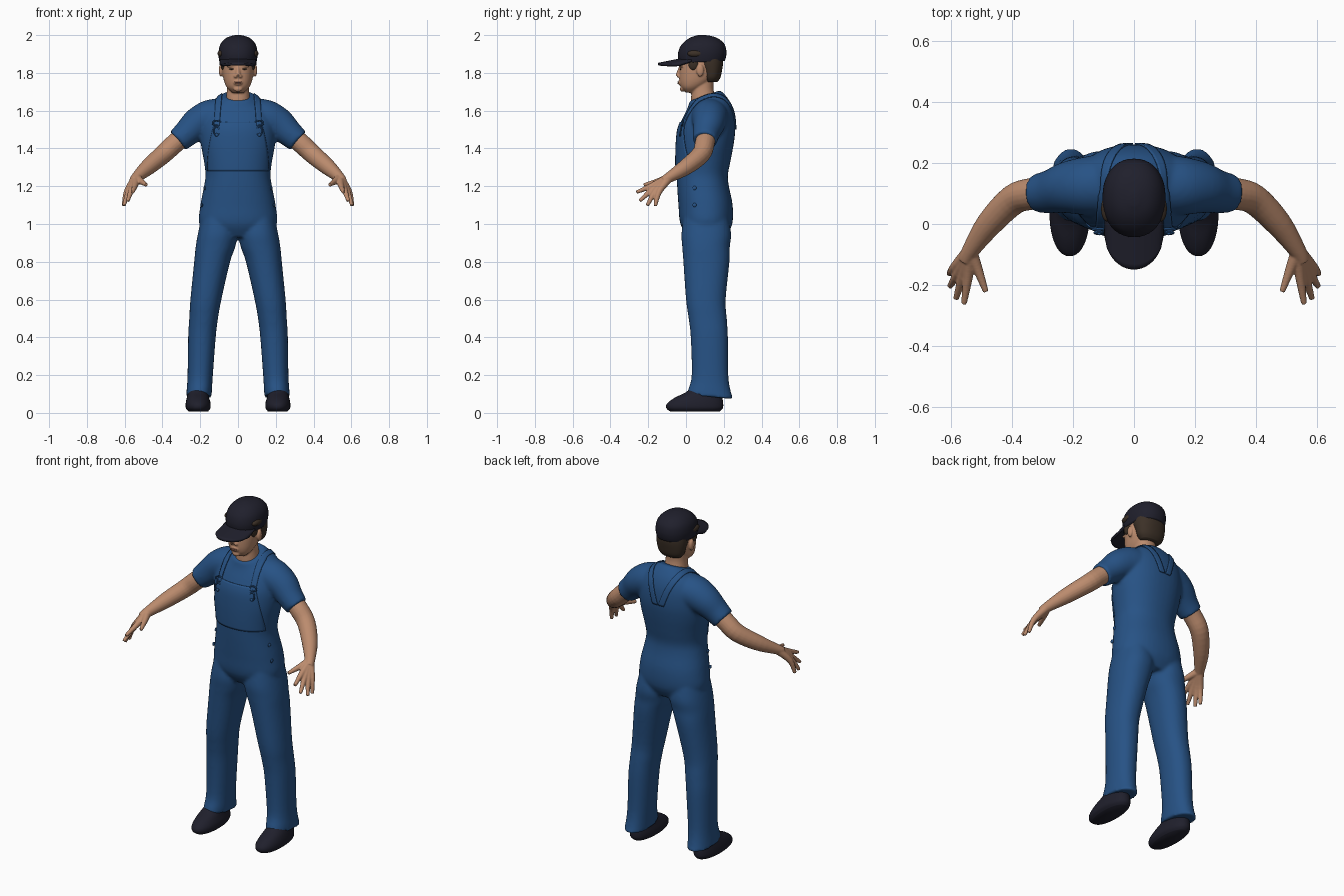
import bpy, bmesh, math
from mathutils import Vector, Matrix

if "Cube" in bpy.data.objects:
    bpy.data.objects.remove(bpy.data.objects["Cube"])


def material(name, rgb):
    m = bpy.data.materials.new(name)
    m.use_nodes = True
    m.diffuse_color = (*rgb, 1)
    node = m.node_tree.nodes["Principled BSDF"]
    node.inputs["Base Color"].default_value = (*rgb, 1)
    node.inputs["Roughness"].default_value = 0.8
    return m


BLUE = material("work blue", (0.02, 0.085, 0.235))
SKIN = material("skin", (0.50, 0.26, 0.155))
DARK = material("dark navy", (0.014, 0.014, 0.025))
HAIR = material("dark brown hair", (0.045, 0.03, 0.02))
LIPS = material("lips", (0.36, 0.16, 0.11))


def spline(rows, k=4):
    """Catmull-Rom refinement of rows of numbers."""
    out = []
    for i in range(len(rows) - 1):
        a, b, c, d = (rows[max(i - 1, 0)], rows[i], rows[i + 1], rows[min(i + 2, len(rows) - 1)])
        for j in range(k):
            t = j / k
            out.append([q + 0.5 * t * (r - p + t * (2 * p - 5 * q + 4 * r - s + t * (3 * (q - r) + s - p)))
                        for p, q, r, s in zip(a, b, c, d)])
    return out + [list(rows[-1])]


def skin_rings(bm, rings, closed=False):
    """Bridge rings of points; cap the ends unless closed."""
    vs = [[bm.verts.new(p) for p in ring] for ring in rings]
    n = len(vs[0])
    pairs = list(zip(vs, vs[1:])) + ([(vs[-1], vs[0])] if closed else [])
    for a, b in pairs:
        for i in range(n):
            bm.faces.new((a[i], a[(i + 1) % n], b[(i + 1) % n], b[i]))
    if not closed:
        bm.faces.new(vs[0])
        bm.faces.new(vs[-1])


def loft(bm, rows, side=1, n=40, power=2.2):
    """Rows are (z, x0, x1, y0, y1, tilt): rounded horizontal slices."""
    rings = []
    for z, x0, x1, y0, y1, tilt in spline(rows):
        ring = []
        for i in range(n):
            a = math.tau * i / n
            c, s = math.cos(a), math.sin(a)
            dx = math.copysign(abs(c) ** (2 / power), c) * (x1 - x0) / 2
            dy = math.copysign(abs(s) ** (2 / power), s) * (y1 - y0) / 2
            ring.append((side * ((x0 + x1) / 2 + dx), (y0 + y1) / 2 + dy, z + tilt * dy))
        rings.append(ring)
    skin_rings(bm, rings)


def tube(bm, rows, side=1, n=20, closed=False):
    """Rows are (x, y, z, radius) along a path."""
    rows = rows if closed else spline(rows)
    pts = [Vector((side * r[0], r[1], r[2])) for r in rows]
    rings = []
    for i, p in enumerate(pts):
        if closed:
            t = pts[(i + 1) % len(pts)] - pts[i - 1]
        else:
            t = pts[min(i + 1, len(pts) - 1)] - pts[max(i - 1, 0)]
        u = t.cross(Vector((0.3 * side, 1, 0.2))).normalized()
        v = t.cross(u).normalized()
        rings.append([p + rows[i][3] * (u * math.cos(a) + v * math.sin(a))
                      for a in (math.tau * k / n for k in range(n))])
    skin_rings(bm, rings, closed)


def ball(bm, loc, size, side=1):
    m = Matrix.Translation((side * loc[0], loc[1], loc[2])) @ Matrix.Diagonal((*size, 1))
    bmesh.ops.create_uvsphere(bm, u_segments=20, v_segments=12, radius=1, matrix=m)


def sheet(bm, point, nu, nv):
    """Open grid from a function of u in -1..1 and v in 0..1."""
    g = [[bm.verts.new(point(2 * i / nu - 1, j / nv)) for i in range(nu + 1)] for j in range(nv + 1)]
    for j in range(nv):
        for i in range(nu):
            bm.faces.new((g[j][i], g[j][i + 1], g[j + 1][i + 1], g[j + 1][i]))


def finish(bm, name, mat, voxel=0, rounds=6):
    bmesh.ops.recalc_face_normals(bm, faces=bm.faces)
    for f in bm.faces:
        f.smooth = True
    me = bpy.data.meshes.new(name)
    bm.to_mesh(me)
    bm.free()
    me.materials.append(mat)
    ob = bpy.data.objects.new(name, me)
    bpy.context.collection.objects.link(ob)
    if voxel:
        r = ob.modifiers.new("merge", "REMESH")
        r.mode, r.voxel_size, r.use_smooth_shade = "VOXEL", voxel, True
        s = ob.modifiers.new("soften", "SMOOTH")
        s.factor, s.iterations = 0.5, rounds
    return ob


def wrap(ob, target, thick, project=False):
    w = ob.modifiers.new("wrap", "SHRINKWRAP")
    w.target, w.offset = target, 0.003
    if project:
        w.wrap_method, w.use_project_y = "PROJECT", True
    else:
        w.wrap_mode = "ABOVE_SURFACE"
    s = ob.modifiers.new("thickness", "SOLIDIFY")
    s.thickness, s.offset = thick, 0


# Coveralls: torso, trouser legs and short sleeves merged
bm = bmesh.new()
torso = [(0.93, 0.15, 0.01, 0.21, 0), (1.0, 0.205, -0.03, 0.245, 0), (1.1, 0.199, -0.04, 0.247, 0),
         (1.2, 0.18, -0.047, 0.227, 0), (1.26, 0.172, -0.05, 0.222, 0), (1.33, 0.18, -0.052, 0.235, 0),
         (1.42, 0.196, -0.05, 0.252, 0), (1.5, 0.2, -0.042, 0.261, 0), (1.57, 0.19, -0.02, 0.255, 0.1),
         (1.62, 0.165, 0.0, 0.235, 0.2), (1.655, 0.12, 0.012, 0.205, 0.32), (1.68, 0.084, 0.02, 0.18, 0.35)]
loft(bm, [(z, -x, x, a, b, t) for z, x, a, b, t in torso])
leg = [(1.05, 0.02, 0.19, -0.01, 0.22, 0), (0.95, 0.004, 0.212, -0.024, 0.239, 0),
       (0.88, 0.014, 0.224, -0.02, 0.232, 0), (0.8, 0.042, 0.232, -0.014, 0.23, 0),
       (0.6, 0.088, 0.252, 0.0, 0.21, 0), (0.5, 0.106, 0.258, 0.014, 0.216, 0),
       (0.4, 0.118, 0.264, 0.025, 0.222, 0), (0.2, 0.133, 0.267, 0.03, 0.224, 0),
       (0.12, 0.138, 0.272, 0.012, 0.237, -0.05), (0.085, 0.14, 0.275, 0.003, 0.252, -0.1)]
sleeve = [(0.08, 0.13, 1.565, 0.10), (0.15, 0.125, 1.56, 0.097), (0.215, 0.12, 1.53, 0.086),
          (0.27, 0.107, 1.482, 0.072), (0.318, 0.1, 1.44, 0.064)]
for s in (1, -1):
    loft(bm, leg, s)
    tube(bm, sleeve, s, n=32)
suit = finish(bm, "coveralls", BLUE, 0.009, 6)

# Bib panel, lying on the chest
bm = bmesh.new()
sheet(bm, lambda u, v: (u * (0.162 - 0.04 * v ** 2), -0.12, 1.28 + 0.26 * v), 28, 24)
wrap(finish(bm, "bib_panel", BLUE), suit, 0.005, True)

# Shoulder straps crossing to the middle of the back
strap = spline([(0.115, -0.025, 1.52), (0.112, 0.0, 1.58), (0.105, 0.05, 1.65), (0.1, 0.11, 1.68),
                (0.085, 0.18, 1.665), (0.055, 0.24, 1.6), (0.02, 0.265, 1.5)], 6)
for s, label in ((1, "left"), (-1, "right")):
    bm = bmesh.new()
    last = len(strap) - 1

    def strap_point(u, v):
        x, y, z = strap[round(v * last)]
        return (s * x + 0.017 * u, y, z)
    sheet(bm, strap_point, 4, last)
    wrap(finish(bm, label + "_strap", BLUE), suit, 0.006)

    # Wire buckle and hip buttons
    bm = bmesh.new()
    for z, y, rx, rz in ((1.535, -0.018, 0.022, 0.013), (1.492, -0.029, 0.016, 0.022)):
        tube(bm, [(0.113 + rx * math.cos(a), y - 0.15 * rz * math.sin(a) * -1, z + rz * math.sin(a), 0.004)
                  for a in (math.tau * k / 20 for k in range(20))], s, 8, True)
    ball(bm, (0.113, -0.031, 1.472), (0.009, 0.006, 0.009), s)
    finish(bm, label + "_buckle", BLUE)
    bm = bmesh.new()
    for x, z in ((0.176, 1.19), (0.192, 1.1)):
        ball(bm, (x, 0.045, z), (0.006, 0.011, 0.011), s)
    finish(bm, label + "_hip_buttons", BLUE)

    # Bare arm with hand: bones of the palm run on into the fingers
    bm = bmesh.new()
    tube(bm, [(0.25, 0.115, 1.495, 0.05), (0.33, 0.1, 1.43, 0.052), (0.395, 0.08, 1.37, 0.05),
              (0.475, 0.0, 1.302, 0.043), (0.538, -0.09, 1.246, 0.028), (0.552, -0.12, 1.228, 0.024)], s)
    wrist = (0.538, -0.088, 1.246, 0.024)
    for knuckle, tip in (((0.545, -0.175, 1.205), (0.558, -0.262, 1.168)),
                         ((0.562, -0.172, 1.187), (0.584, -0.245, 1.122)),
                         ((0.577, -0.160, 1.176), (0.604, -0.205, 1.098)),
                         ((0.588, -0.142, 1.172), (0.606, -0.163, 1.095)),
                         ((0.512, -0.150, 1.225), (0.486, -0.222, 1.207))):
        tube(bm, [wrist, (*knuckle, 0.0165), (*tip, 0.0095)], s, 14)
    finish(bm, label + "_arm", SKIN, 0.004, 4)

    # Rounded shoe
    bm = bmesh.new()
    loft(bm, [(0.008, 0.158, 0.262, -0.085, 0.18, 0), (0.025, 0.146, 0.276, -0.104, 0.195, 0),
              (0.05, 0.145, 0.277, -0.1, 0.197, 0), (0.08, 0.153, 0.271, -0.06, 0.192, 0),
              (0.11, 0.16, 0.262, 0.0, 0.182, 0), (0.15, 0.17, 0.25, 0.05, 0.165, 0)], s)
    finish(bm, label + "_shoe", DARK)

# Head and neck with nose, brow, chin and ears
bm = bmesh.new()
face = [(1.695, 0.03, 0.0, 0.05), (1.72, 0.057, -0.024, 0.085), (1.75, 0.072, -0.034, 0.13),
        (1.79, 0.081, -0.036, 0.165), (1.83, 0.085, -0.034, 0.182), (1.88, 0.085, -0.03, 0.185),
        (1.94, 0.07, 0.0, 0.16)]
loft(bm, [(z, -x, x, a, b, 0) for z, x, a, b in face])
loft(bm, [(1.59, -0.07, 0.07, 0.03, 0.17, 0), (1.66, -0.064, 0.064, 0.027, 0.158, 0),
          (1.72, -0.058, 0.058, 0.03, 0.145, 0), (1.79, -0.058, 0.058, 0.03, 0.15, 0)])
tube(bm, [(0, -0.03, 1.832, 0.008), (0, -0.037, 1.805, 0.011), (0, -0.043, 1.784, 0.014)])
ball(bm, (0, -0.02, 1.715), (0.024, 0.012, 0.015))
ball(bm, (0, -0.033, 1.748), (0.024, 0.01, 0.014))
for s in (1, -1):
    ball(bm, (0.013, -0.037, 1.782), (0.01, 0.012, 0.009), s)
    ball(bm, (0.035, -0.023, 1.838), (0.028, 0.013, 0.009), s)
    ball(bm, (0.091, 0.075, 1.813), (0.011, 0.02, 0.033), s)
finish(bm, "head", SKIN, 0.0045, 4)

# Lips and eyes
bm = bmesh.new()
ball(bm, (0, -0.041, 1.751), (0.021, 0.004, 0.004))
ball(bm, (0, -0.041, 1.744), (0.018, 0.004, 0.004))
finish(bm, "lips", LIPS)
bm = bmesh.new()
for s in (1, -1):
    ball(bm, (0.034, -0.029, 1.82), (0.013, 0.004, 0.004), s)
finish(bm, "eyes", HAIR)

# Hair below the cap, sideburns and tufts beside the cap
bm = bmesh.new()
hair = [(1.753, 0.06, 0.1, 0.168), (1.775, 0.078, 0.088, 0.182), (1.81, 0.087, 0.08, 0.19),
        (1.85, 0.093, 0.06, 0.196), (1.89, 0.093, 0.05, 0.195)]
loft(bm, [(z, -x, x, a, b, 0) for z, x, a, b in hair])
for s in (1, -1):
    ball(bm, (0.079, 0.04, 1.85), (0.013, 0.028, 0.035), s)
    ball(bm, (0.089, 0.05, 1.902), (0.019, 0.042, 0.019), s)
finish(bm, "hair", HAIR)

# Cap crown and curved brim
bm = bmesh.new()
crown = [(1.858, 0.098, -0.036, 0.205), (1.88, 0.102, -0.042, 0.212), (1.91, 0.103, -0.042, 0.214),
         (1.945, 0.096, -0.03, 0.205), (1.972, 0.078, -0.005, 0.18), (1.99, 0.052, 0.025, 0.145),
         (2.0, 0.015, 0.06, 0.1)]
loft(bm, [(z, -x, x, a, b, 0.04) for z, x, a, b in crown])
finish(bm, "cap_crown", DARK)
bm = bmesh.new()


def brim_point(u, v):
    edge = -0.035 - 0.113 * math.sqrt(max(0, 1 - u * u))
    return (0.092 * u, 0.03 + (edge - 0.03) * v, 1.882 - 0.036 * v * (1 - 0.3 * u * u) - 0.018 * u * u)


sheet(bm, brim_point, 24, 10)
brim = finish(bm, "cap_brim", DARK)
solid = brim.modifiers.new("thickness", "SOLIDIFY")
solid.thickness, solid.offset = 0.014, 0
